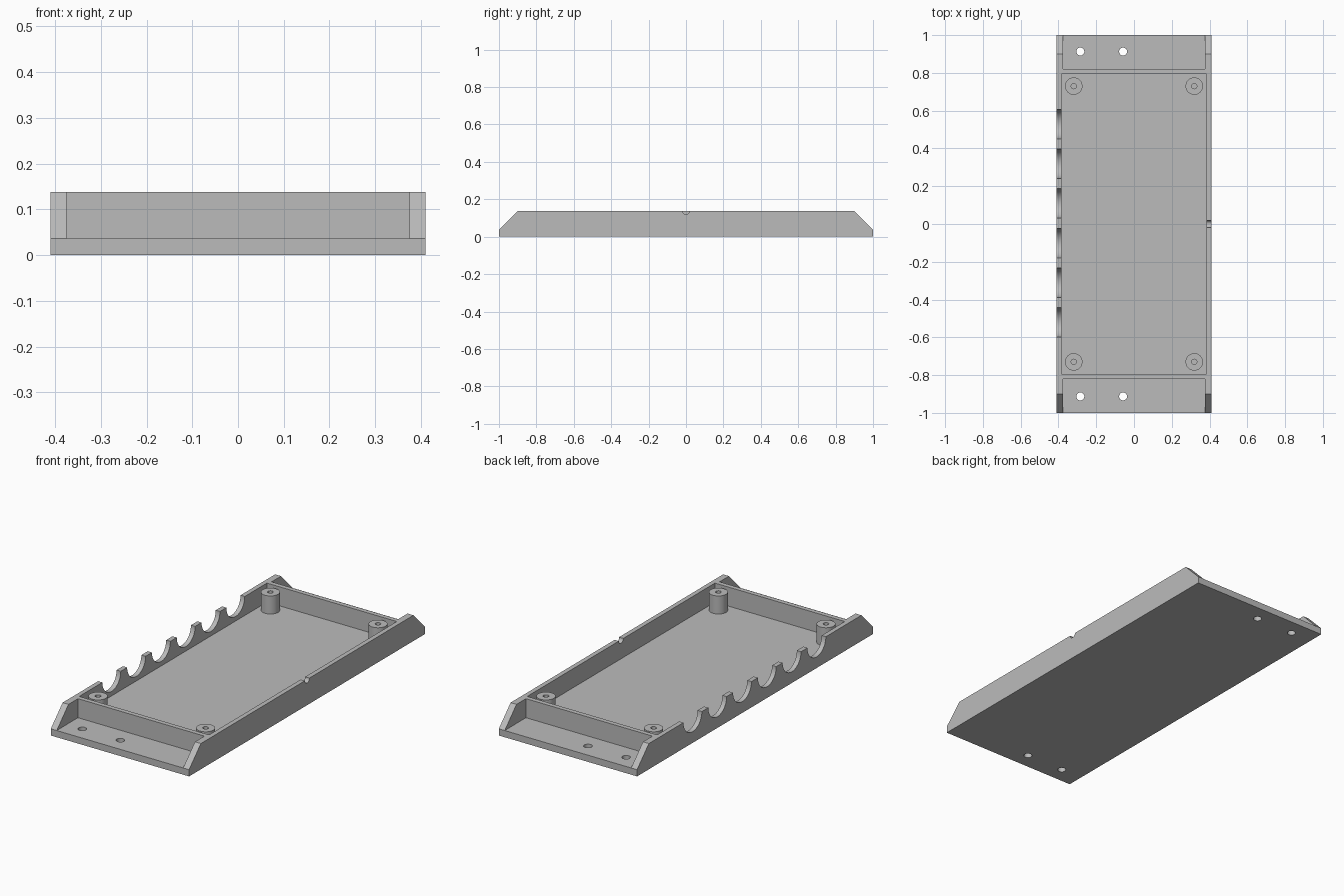
import bpy
import bmesh
from math import radians
from mathutils import Matrix

if "Cube" in bpy.data.objects:
    bpy.data.objects.remove(bpy.data.objects["Cube"], do_unlink=True)

HALF_W, HEIGHT, FLOOR = 0.41, 0.138, 0.036

grey = bpy.data.materials.new("plain grey")
grey.use_nodes = True
colour = (0.5, 0.5, 0.5, 1)
grey.diffuse_color = colour
grey.node_tree.nodes["Principled BSDF"].inputs["Base Color"].default_value = colour


def make_object(name, bm):
    bmesh.ops.recalc_face_normals(bm, faces=bm.faces)
    mesh = bpy.data.meshes.new(name)
    bm.to_mesh(mesh)
    bm.free()
    mesh.materials.append(grey)
    obj = bpy.data.objects.new(name, mesh)
    bpy.context.collection.objects.link(obj)
    return obj


def add_box(bm, low, high):
    size = [b - a for a, b in zip(low, high)]
    mid = [(a + b) / 2 for a, b in zip(low, high)]
    matrix = Matrix.Translation(mid) @ Matrix.Diagonal((*size, 1))
    bmesh.ops.create_cube(bm, size=1, matrix=matrix)


def add_cylinder(bm, centre, radius, depth, along_x=False, sides=48):
    matrix = Matrix.Translation(centre)
    if along_x:
        matrix = matrix @ Matrix.Rotation(radians(90), 4, "Y")
    bmesh.ops.create_cone(bm, cap_ends=True, segments=sides, radius1=radius,
                          radius2=radius, depth=depth, matrix=matrix)


def cut(obj, bm):
    """Subtract the shapes in bm from obj and discard the cutter."""
    cutter = make_object("cutter", bm)
    cutter.hide_render = True
    mod = obj.modifiers.new("cut", "BOOLEAN")
    mod.operation, mod.solver, mod.object = "DIFFERENCE", "EXACT", cutter
    bpy.context.view_layer.update()
    graph = bpy.context.evaluated_depsgraph_get()
    result = bpy.data.meshes.new_from_object(obj.evaluated_get(graph))
    obj.modifiers.clear()
    obj.data = result
    bpy.data.objects.remove(cutter, do_unlink=True)


def shade(obj):
    bpy.ops.object.select_all(action="DESELECT")
    obj.select_set(True)
    bpy.context.view_layer.objects.active = obj
    bpy.ops.object.shade_smooth_by_angle(angle=radians(30))


# Tray body: side profile with sloped ends, extruded across the width
profile = [(-1, 0), (1, 0), (1, FLOOR), (0.9, HEIGHT), (-0.9, HEIGHT), (-1, FLOOR)]
bm = bmesh.new()
face = bm.faces.new([bm.verts.new((-HALF_W, y, z)) for y, z in profile])
extruded = bmesh.ops.extrude_face_region(bm, geom=[face])["geom"]
bmesh.ops.translate(bm, vec=(2 * HALF_W, 0, 0),
                    verts=[v for v in extruded if isinstance(v, bmesh.types.BMVert)])
tray = make_object("tray_body", bm)

# Main cavity and the open mounting ledge at each end
bm = bmesh.new()
add_box(bm, (-0.385, -0.795, FLOOR), (0.385, 0.795, 0.3))
for y0, y1 in ((-1.2, -0.82), (0.82, 1.2)):
    add_box(bm, (-0.375, y0, FLOOR), (0.375, y1, 0.3))
cut(tray, bm)

# Screw holes through the ledges, cable scallops and small wire notch
bm = bmesh.new()
for y in (-0.913, 0.913):
    for x in (-0.284, -0.058):
        add_cylinder(bm, (x, y, 0), 0.021, 0.2)
for i in range(6):
    add_cylinder(bm, (-0.4, 0.004 + 0.21 * (i - 2.5), HEIGHT), 0.078, 0.1, True)
add_cylinder(bm, (0.4, 0, HEIGHT), 0.019, 0.1, True)
cut(tray, bm)
shade(tray)

# Hollow screw posts in the cavity corners
for x, side in ((-0.319, "right"), (0.319, "left")):
    for y, end in ((-0.73, "front"), (0.73, "back")):
        bm = bmesh.new()
        top = 0.133
        add_cylinder(bm, (x, y, (FLOOR + top) / 2), 0.046, top - FLOOR)
        post = make_object(f"{end}_{side}_screw_post", bm)
        bm = bmesh.new()
        add_cylinder(bm, (x, y, 0.1), 0.014, 0.2, sides=24)
        cut(post, bm)
        shade(post)
